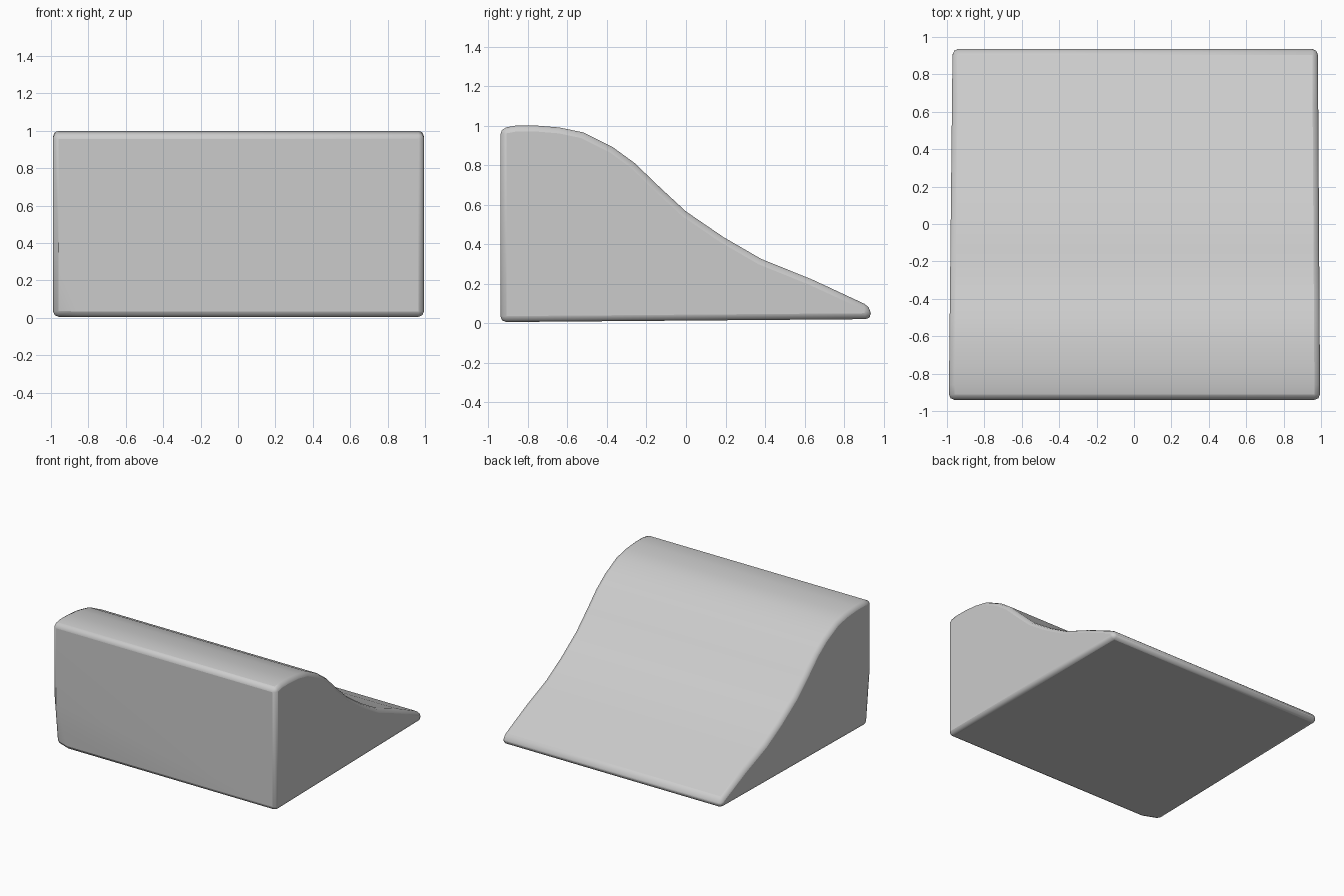
import bpy, bmesh
from mathutils import Vector

if "Cube" in bpy.data.objects:
    bpy.data.objects.remove(bpy.data.objects["Cube"])

gray = bpy.data.materials.new("stone gray")
gray.diffuse_color = (0.6, 0.6, 0.6, 1)
gray.use_nodes = True
gray.node_tree.nodes["Principled BSDF"].inputs["Base Color"].default_value = gray.diffuse_color

# Side profile (y, z): tall front wall, rounded crest, sweeping ramp to the back
profile = [(-0.94, 0.005), (-0.94, 0.985), (-0.86, 1.0), (-0.76, 1.0), (-0.64, 0.99),
           (-0.52, 0.965), (-0.37, 0.89), (-0.26, 0.81), (-0.13, 0.685), (0.0, 0.565),
           (0.19, 0.435), (0.38, 0.325), (0.64, 0.22), (0.93, 0.085), (0.94, 0.02)]


def side_x(side, y):
    """Slightly tapering left and right walls."""
    t = (y + 0.94) / 1.88
    return -0.99 + 0.02 * t if side < 0 else 0.995 - 0.012 * t


bm = bmesh.new()
left = [bm.verts.new((side_x(-1, y), y, z)) for y, z in profile]
right = [bm.verts.new((side_x(1, y), y, z)) for y, z in profile]
n = len(profile)
for i in range(n):
    j = (i + 1) % n
    bm.faces.new((left[i], left[j], right[j], right[i]))
bm.faces.new(left)
bm.faces.new(right[::-1])
bmesh.ops.recalc_face_normals(bm, faces=bm.faces)

# Chipped lower front left corner
a, b, c = Vector((-0.99, -0.94, 0.47)), Vector((-0.86, -0.94, 0.02)), Vector((-0.99, -0.89, 0.02))
normal = (b - a).cross(c - a).normalized()
if normal.dot(Vector((-1, -1, -0.3))) < 0:
    normal.negate()
cut = bmesh.ops.bisect_plane(bm, geom=bm.verts[:] + bm.edges[:] + bm.faces[:],
                             plane_co=a, plane_no=normal, clear_outer=True)
rim = [e for e in cut["geom_cut"] if isinstance(e, bmesh.types.BMEdge)]
bmesh.ops.holes_fill(bm, edges=rim, sides=0)
bmesh.ops.recalc_face_normals(bm, faces=bm.faces)

mesh = bpy.data.meshes.new("ramp_block")
bm.to_mesh(mesh)
bm.free()
ramp = bpy.data.objects.new("ramp_block", mesh)
bpy.context.collection.objects.link(ramp)
mesh.materials.append(gray)

# Softened rim edges
bevel = ramp.modifiers.new("soft_edges", "BEVEL")
bevel.width = 0.03
bevel.segments = 2
bevel.limit_method = "ANGLE"
bevel.angle_limit = 0.6

bpy.context.view_layer.objects.active = ramp
ramp.select_set(True)
bpy.ops.object.shade_smooth_by_angle(angle=0.7)
